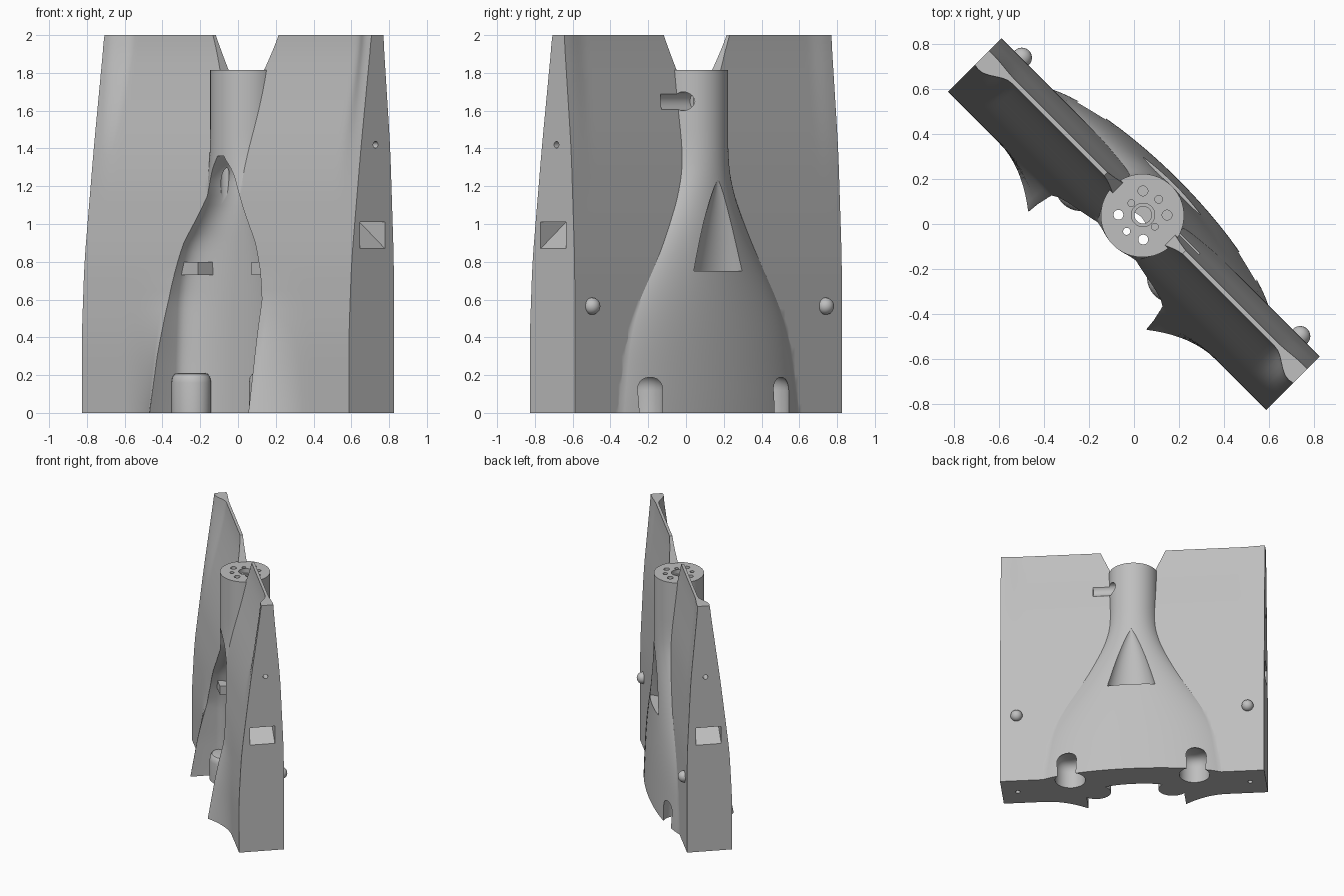
import bpy, bmesh
from math import sin, cos, pi, radians
from mathutils import Matrix

old = bpy.data.objects.get("Cube")
if old:
    bpy.data.objects.remove(old)

grey = bpy.data.materials.new("plain grey")
grey.use_nodes = True
grey.diffuse_color = (0.52, 0.52, 0.52, 1)
grey.node_tree.nodes["Principled BSDF"].inputs["Base Color"].default_value = grey.diffuse_color


def lin(table, z):
    if z <= table[0][0]:
        return table[0][1]
    for (a, p), (b, q) in zip(table, table[1:]):
        if z <= b:
            return p + (q - p) * (z - a) / (b - a)
    return table[-1][1]


def curve(table, z, soft=0.1):
    # piecewise line, softened at the corners
    return sum(lin(table, z + soft * k / 3) for k in range(-3, 4)) / 7


def step(a, b, x):
    t = min(max((x - a) / (b - a), 0), 1)
    return t * t * (3 - 2 * t)


def steps(a, b, n):
    return [a + (b - a) * i / n for i in range(n + 1)]


def loft(name, rings):
    bm = bmesh.new()
    loops = [[bm.verts.new(p) for p in ring] for ring in rings]
    n = len(loops[0])
    for low, high in zip(loops, loops[1:]):
        for i in range(n):
            j = (i + 1) % n
            bm.faces.new((low[i], low[j], high[j], high[i]))
    bm.faces.new(loops[0])
    bm.faces.new(loops[-1])
    bmesh.ops.recalc_face_normals(bm, faces=bm.faces[:])
    mesh = bpy.data.meshes.new(name)
    bm.to_mesh(mesh)
    bm.free()
    ob = bpy.data.objects.new(name, mesh)
    bpy.context.collection.objects.link(ob)
    return ob


def oval(u, v, a, b, z, n=32):
    return [(u + a * cos(2 * pi * i / n), v + b * sin(2 * pi * i / n), z) for i in range(n)]


def rod(name, u, v, r, low, high, n=20):
    return loft(name, [oval(u, v, r, r, z, n) for z in (low, high)])


def side_rod(name, u0, u1, v, z, r):
    ring = oval(v, z, r, r, 0, 20)
    return loft(name, [[(u, p[0], p[1]) for p in ring] for u in (u0, u1)])


def block(name, u0, u1, v0, v1, z0, z1):
    return loft(name, [[(u0, v0, z), (u1, v0, z), (u1, v1, z), (u0, v1, z)] for z in (z0, z1)])


def combine(target, tool, operation):
    mod = target.modifiers.new("cut", 'BOOLEAN')
    mod.operation, mod.solver, mod.object = operation, 'EXACT', tool
    graph = bpy.context.evaluated_depsgraph_get()
    mesh = bpy.data.meshes.new_from_object(target.evaluated_get(graph))
    target.modifiers.clear()
    target.data = mesh
    bpy.data.objects.remove(tool)


# Tapered wing slab with thick outer ends and a flared front skirt
FRONT = [(0, -.168), (.4, -.17), (.8, -.15), (1.4, -.08), (2, 0)]
BACK = [(0, .168), (.8, .167), (1.4, .14), (2, .087)]
SKIRT = [(0, .127), (.3, .072), (.6, .01), (.75, 0)]


def front(u, z):
    thin = 0.062 * step(1.1, 2, z) * (1 - step(.83, .97, abs(u)))
    flare = max(0, 1 - max(0, abs(u) - .37) / .32) ** 2
    return lin(FRONT, z) if abs(u) == 1 and z in (0, 2) else \
        curve(FRONT, z) + thin - lin(SKIRT, z) * flare


def back(u, z):
    thin = 0.01 * step(1.1, 2, z) * (1 - step(.83, .97, abs(u)))
    return curve(BACK, z) - thin


us = steps(-1, 1, 80)
body = loft("pylon_body", [[(u, front(u, z), z) for u in us] +
                           [(u, back(u, z), z) for u in reversed(us)]
                           for z in steps(0, 2, 40)])

# Gap between the wing tops
combine(body, loft("gap", [[(-w, -.5, z), (w, -.5, z), (w, .5, z), (-w, .5, z)]
                           for w, z in ((.165, 1.8151), (.255, 2.02))]), 'DIFFERENCE')

# Bell shaped fairing running up into a round neck
WIDTH = [(0, .79), (.4, .72), (.6, .62), (.8, .47), (1, .33), (1.2, .22), (1.35, .185)]
DEPTH = [(0, .227), (.4, .215), (.8, .197), (1.2, .185)]
fairing = []
for z in steps(0, 1.815, 40):
    w, d = curve(WIDTH, z), curve(DEPTH, z)
    fairing.append([(w * cos(t), .053 + (d if sin(t) > 0 else .185) * sin(t), z)
                    for t in [2 * pi * i / 72 for i in range(72)]])
combine(body, loft("fairing", fairing), 'UNION')

# Pointed hollow in the front
OPENING = [(0, .37), (.3, .365), (.6, .35), (.75, .32), (.9, .27), (1, .205),
           (1.15, .117), (1.25, .09), (1.32, .055), (1.36, .015)]
hollow = []
for z in [-.05] + steps(.05, 1.2, 23) + steps(1.23, 1.36, 6):
    h = curve(OPENING, z, .03)
    hollow.append([(h, -.6, z)] + [(h * cos(t), -.1 + .145 * sin(t), z)
                                   for t in steps(0, pi, 24)] + [(-h, -.6, z)])
combine(body, loft("hollow", hollow), 'DIFFERENCE')

# Scoop in the back
scoop = []
for z in steps(.75, 1.24, 12):
    t = (1.2401 - z) / .49
    scoop.append(oval(0, .265, .18 * t ** .7 + .004, .11 * t + .028, z))
combine(body, loft("scoop", scoop), 'DIFFERENCE')

cutters = []
for s in (-1, 1):
    # Rounded notches at the bottom of the back
    dome = [oval(s * .47, .14, .115, .115, -.05)]
    dome += [oval(s * .47, .14, .115 * cos(a) ** .6, .115 * cos(a) ** .6, .12 + .085 * sin(a))
             for a in steps(0, 1.5, 8)]
    cutters.append(loft("notch", dome))
    # Ramped pocket and pin hole in each end, pin hole underneath
    ramp = [(1.05, .87), (1, .87), (.81, 1.01), (1.05, 1.01)]
    cutters.append(loft("pocket", [[(s * u, v, z) for u, z in ramp] for v in (-.088, .1)]))
    cutters.append(side_rod("pin_hole", s * .9, s * 1.1, .03, 1.42, .018))
    cutters.append(rod("base_hole", s * .88, 0, .018, -.05, .1))
    # Bolt holes in the neck
    cutters.append(rod("bolt_hole", s * .078, -.02, .022, 1.1, 1.9))
    cutters.append(rod("bolt_hole", s * .076, .132, .022, 1.6, 1.9))
    cutters.append(rod("bolt_hole", s * .074, .057, .015, 1.7, 1.9))
cutters += [rod("bolt_hole", 0, -.046, .016, 1.2, 1.9),
            rod("bolt_hole", 0, .155, .017, 1.6, 1.9),
            rod("counterbore", 0, .057, .052, 1.78, 1.9, 32),
            rod("bore", 0, .057, .038, 1.2, 1.85, 32),
            side_rod("cable_hole", .06, .3, .14, 1.65, .05)]
for tool in cutters:
    combine(body, tool, 'DIFFERENCE')

parts = [body]
for s, side in ((-1, "right"), (1, "left")):
    # Rounded bosses and ledges inside the hollow
    boss = [oval(s * .29, -.06, .11 * k, .1 * k, z)
            for k, z in ((1, 0), (1, .16), (.95, .19), (.82, .207), (.7, .21))]
    parts.append(loft(side + "_boss", boss))
    a, b = sorted((s * .2, s * .33))
    parts.append(block(side + "_ledge", a, b, -.1, .03, .73, .8))
    # Domed buttons on the back
    button = [oval(s * .875, .17, .045 * cos(a), .045 * cos(a), .565 + .045 * sin(a), 24)
              for a in steps(-1.5, 1.5, 12)]
    parts.append(loft(side + "_button", button))

# Turn everything to the diagonal and shade it
for ob in bpy.context.selected_objects:
    ob.select_set(False)
for ob in parts:
    ob.data.transform(Matrix.Rotation(radians(-45), 4, 'Z'))
    ob.data.materials.clear()
    ob.data.materials.append(grey)
    ob.select_set(True)
bpy.context.view_layer.objects.active = body
bpy.ops.object.shade_smooth_by_angle(angle=radians(30))
